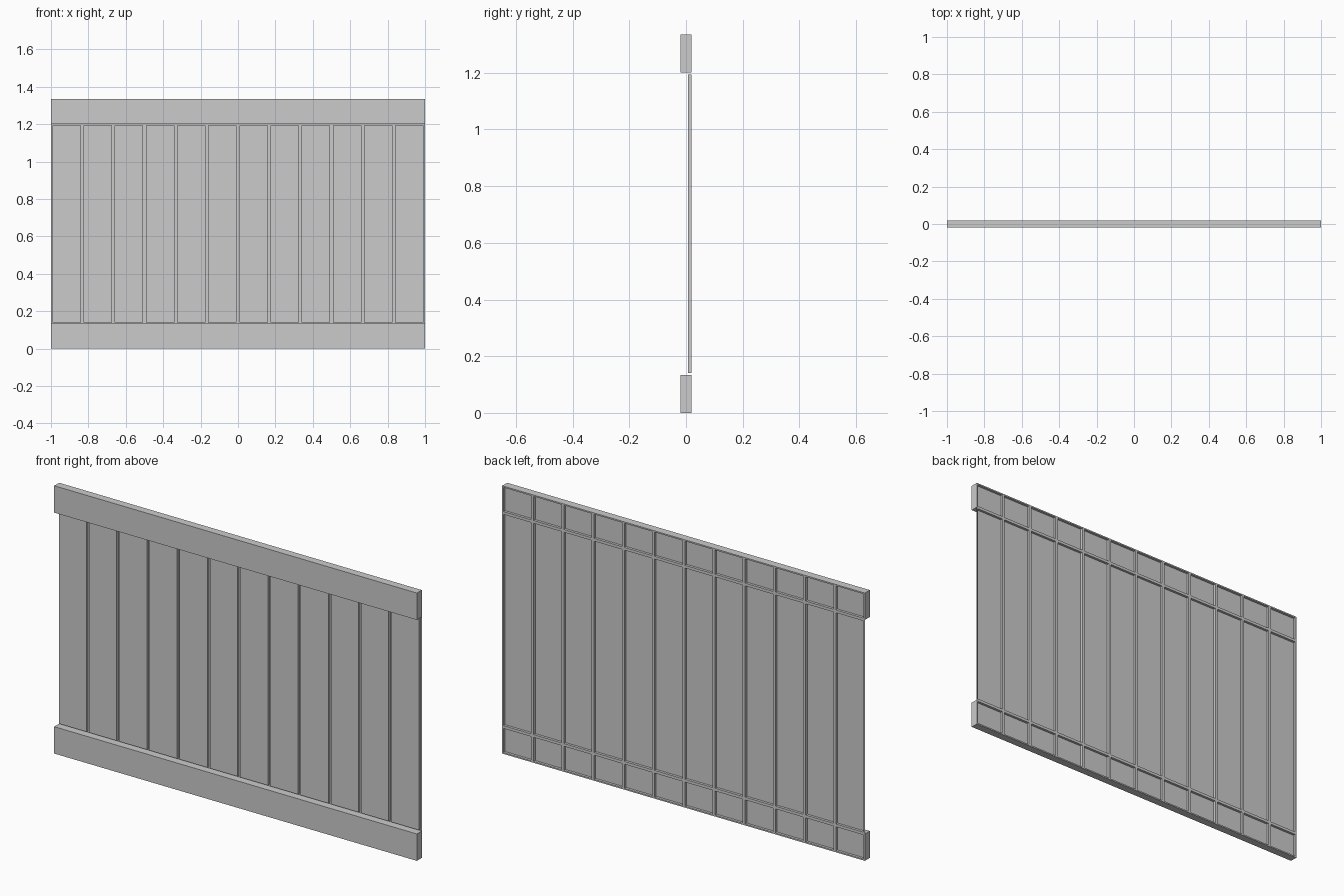
import bpy, bmesh
from mathutils import Matrix, Vector

WIDTH, HEIGHT = 2.0, 1.335
RAIL_H = 0.134
HALF_DEPTH = 0.0195
BOARDS = 12
GAP = 0.007          # half the groove between boards
RELIEF = 0.0125      # how far the boards stand out of the sheet

old = bpy.data.objects.get("Cube")
if old:
    bpy.data.objects.remove(old)

grey = bpy.data.materials.new("plain_grey")
grey.use_nodes = True
colour = (0.6, 0.6, 0.6, 1.0)
grey.diffuse_color = colour
grey.node_tree.nodes["Principled BSDF"].inputs["Base Color"].default_value = colour


def finish(name, bm):
    mesh = bpy.data.meshes.new(name)
    bm.to_mesh(mesh)
    bm.free()
    mesh.materials.append(grey)
    obj = bpy.data.objects.new(name, mesh)
    bpy.context.collection.objects.link(obj)
    return obj


# Pressed sheet: a grid of cells, each pushed forward as a raised board
bm = bmesh.new()
rows = [0, RAIL_H, HEIGHT - RAIL_H, HEIGHT]
grid = [[bm.verts.new((-WIDTH / 2 + WIDTH * i / BOARDS, HALF_DEPTH, z))
         for i in range(BOARDS + 1)] for z in rows]
for low, high in zip(grid, grid[1:]):
    for i in range(BOARDS):
        bm.faces.new((low[i], low[i + 1], high[i + 1], high[i]))
bm.normal_update()
cells = bm.faces[:]
bmesh.ops.inset_individual(bm, faces=cells, thickness=GAP, use_even_offset=True)
raised = bmesh.ops.extrude_discrete_faces(bm, faces=cells)["faces"]
bmesh.ops.translate(bm, vec=(0, -RELIEF, 0),
                    verts=list({v for f in raised for v in f.verts}))
finish("board_panel", bm)


# Rails: boxes left open at the back, where the sheet closes them
def rail(name, z_low):
    bm = bmesh.new()
    size = Matrix.Diagonal((WIDTH, 2 * HALF_DEPTH, RAIL_H, 1))
    place = Matrix.Translation(Vector((0, 0, z_low + RAIL_H / 2)))
    bmesh.ops.create_cube(bm, size=1, matrix=place @ size)
    bm.normal_update()
    back = [f for f in bm.faces if f.normal.y > 0.9]
    bmesh.ops.delete(bm, geom=back, context='FACES_ONLY')
    finish(name, bm)


rail("bottom_rail", 0)
rail("top_rail", HEIGHT - RAIL_H)
